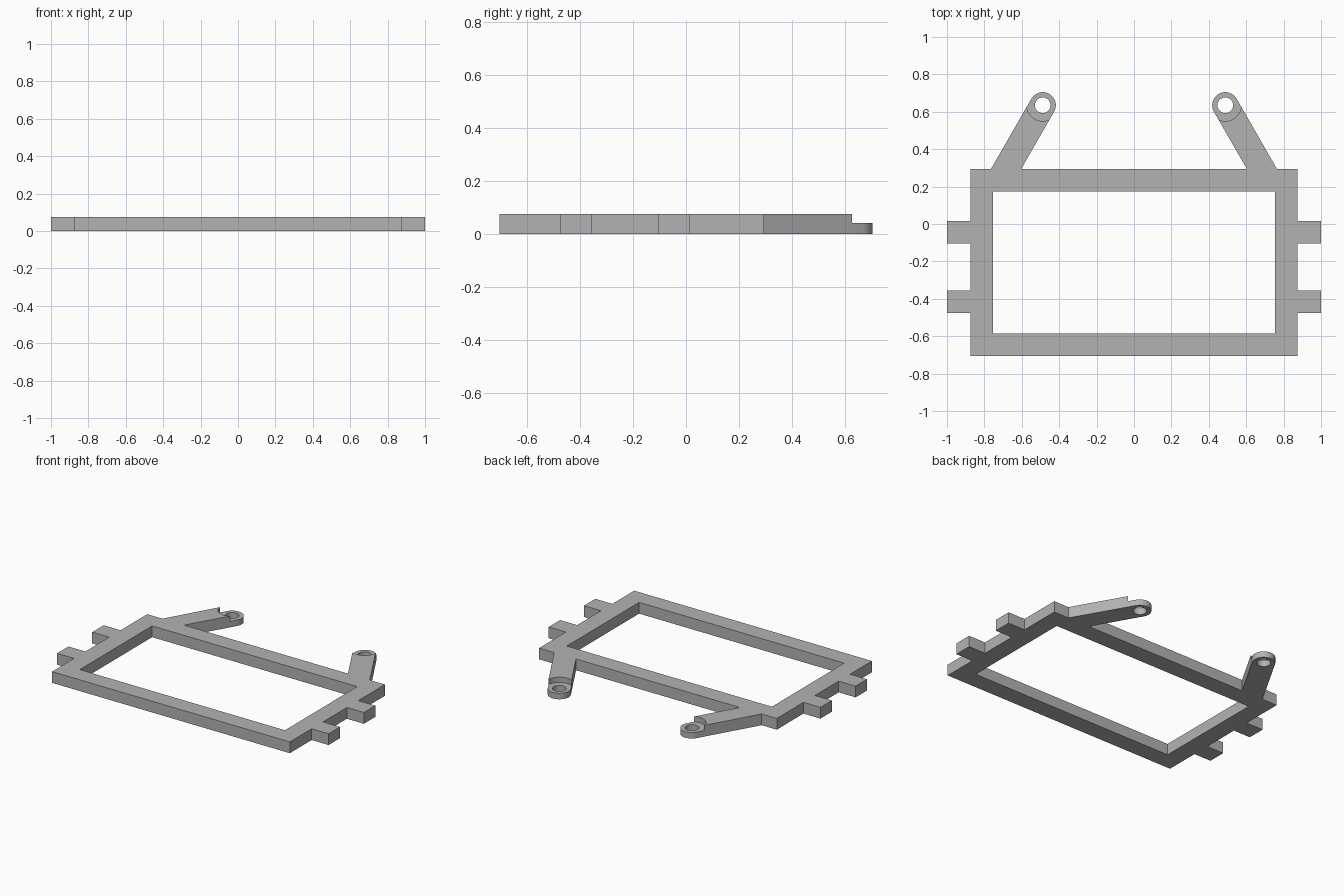
import bpy
import math

cube = bpy.data.objects.get("Cube")
if cube:
    bpy.data.objects.remove(cube, do_unlink=True)

grey = bpy.data.materials.new("plain grey")
grey.use_nodes = True
COLOUR = (0.45, 0.45, 0.45, 1)
grey.diffuse_color = COLOUR
grey.node_tree.nodes["Principled BSDF"].inputs["Base Color"].default_value = COLOUR

HEIGHT, EYE_HEIGHT = 0.075, 0.04
EYE = (0.488, 0.635)            # centre of the left eyelet
EYE_R, HOLE_R, RELIEF_R = 0.07, 0.042, 0.085
ARM_ANGLE = 120                 # direction in which the left arm points
HALF_RELIEF = math.degrees(math.asin(EYE_R / RELIEF_R))


def arc(radius, start, end, steps):
    """Points round the eyelet centre, angles in degrees."""
    angles = [math.radians(start + (end - start) * i / steps) for i in range(steps + 1)]
    return [(EYE[0] + radius * math.cos(a), EYE[1] + radius * math.sin(a)) for a in angles]


def mirror(points):
    return [(-x, y) for x, y in reversed(points)]


def plate(name, outlines, height):
    """Flat plate cut from closed outlines; inner outlines become holes."""
    curve = bpy.data.curves.new(name, "CURVE")
    curve.dimensions = "2D"
    curve.fill_mode = "BOTH"
    curve.extrude = height / 2
    for points in outlines:
        spline = curve.splines.new("POLY")
        spline.points.add(len(points) - 1)
        for point, (x, y) in zip(spline.points, points):
            point.co = (x, y, 0, 1)
        spline.use_cyclic_u = True
    obj = bpy.data.objects.new(name, curve)
    bpy.context.collection.objects.link(obj)
    bpy.ops.object.select_all(action="DESELECT")
    bpy.context.view_layer.objects.active = obj
    obj.select_set(True)
    bpy.ops.object.convert(target="MESH")
    obj = bpy.context.object
    # weld the caps to the walls
    bpy.ops.object.mode_set(mode="EDIT")
    bpy.ops.mesh.select_all(action="SELECT")
    bpy.ops.mesh.remove_doubles(threshold=0.0001)
    bpy.ops.mesh.normals_make_consistent(inside=False)
    bpy.ops.object.mode_set(mode="OBJECT")
    for vert in obj.data.vertices:
        vert.co.z += height / 2
    obj.data.materials.clear()
    obj.data.materials.append(grey)
    bpy.ops.object.shade_smooth_by_angle(angle=math.radians(30))
    return obj


# Frame with side tabs and slanted arms, the arm ends scooped out round the eyelets
relief = arc(RELIEF_R, ARM_ANGLE + 180 + HALF_RELIEF, ARM_ANGLE + 180 - HALF_RELIEF, 16)
half = [(0.875, -0.705)]
for low, high in ((-0.475, -0.355), (-0.105, 0.015)):
    half += [(0.875, low), (1, low), (1, high), (0.875, high)]
half += [(0.875, 0.295), (0.764, 0.295)] + relief + [(0.603, 0.295)]
window_half = [(0.755, -0.585), (0.755, 0.175)]
plate("frame", [half + mirror(half), window_half + mirror(window_half)], HEIGHT)

# Thin eyelets that fill the scooped arm ends
eyelet = arc(EYE_R, ARM_ANGLE - 90, ARM_ANGLE + 90, 24) + relief[::-1]
hole = arc(HOLE_R, 0, 348.75, 31)
plate("left_eyelet", [eyelet, hole], EYE_HEIGHT)
plate("right_eyelet", [mirror(eyelet), mirror(hole)], EYE_HEIGHT)
